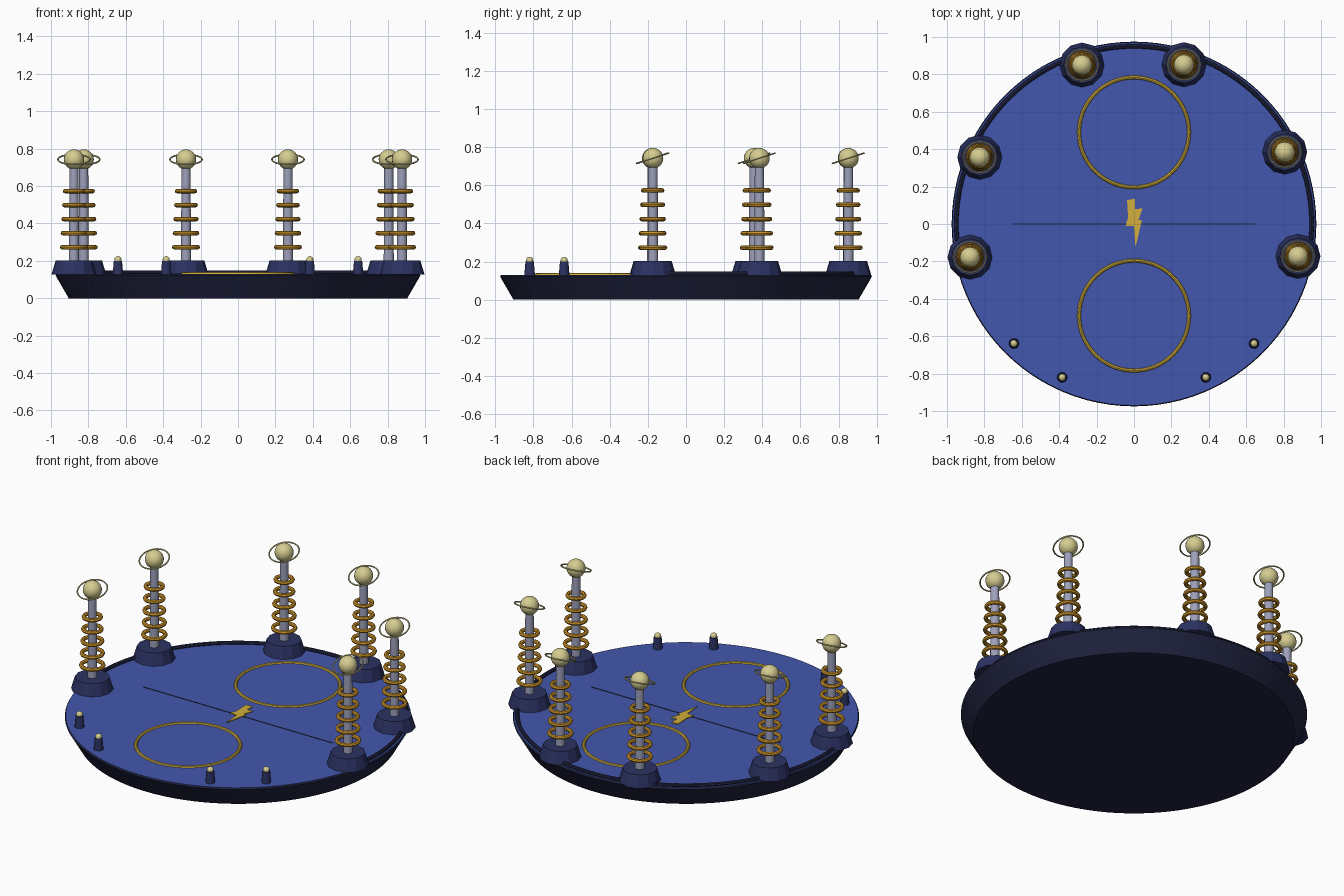
import bpy, bmesh, math
from mathutils import Matrix

if "Cube" in bpy.data.objects:
    bpy.data.objects.remove(bpy.data.objects["Cube"])


def material(name, rgb):
    m = bpy.data.materials.new(name)
    m.diffuse_color = (*rgb, 1)
    m.use_nodes = True
    m.node_tree.nodes["Principled BSDF"].inputs["Base Color"].default_value = m.diffuse_color
    return m


BLUE = material("floor blue", (0.055, 0.095, 0.42))
DARK = material("hull navy", (0.014, 0.017, 0.05))
NAVY = material("base navy", (0.024, 0.031, 0.12))
COPPER = material("coil gold", (0.65, 0.32, 0.025))
GOLD = material("marking gold", (0.65, 0.43, 0.045))
STEEL = material("column steel", (0.34, 0.36, 0.50))
CREAM = material("globe cream", (0.67, 0.61, 0.28))


def finish(name, bm, mats, smooth=True):
    bmesh.ops.recalc_face_normals(bm, faces=bm.faces)
    me = bpy.data.meshes.new(name)
    bm.to_mesh(me)
    bm.free()
    for m in mats:
        me.materials.append(m)
    ob = bpy.data.objects.new(name, me)
    bpy.context.collection.objects.link(ob)
    if smooth:
        bpy.ops.object.select_all(action='DESELECT')
        ob.select_set(True)
        bpy.context.view_layer.objects.active = ob
        bpy.ops.object.shade_smooth_by_angle(angle=math.radians(35))
    return ob


def lathe(name, profile, n, loc, mat, smooth=True):
    """Stack of (radius, z) rings, capped at both ends."""
    bm = bmesh.new()
    rings = [[bm.verts.new((loc[0] + r * math.cos(math.tau * i / n),
                            loc[1] + r * math.sin(math.tau * i / n), z))
              for i in range(n)] for r, z in profile]
    for a, b in zip(rings, rings[1:]):
        for i in range(n):
            j = (i + 1) % n
            bm.faces.new((a[i], a[j], b[j], b[i]))
    bm.faces.new(rings[0])
    bm.faces.new(rings[-1])
    return finish(name, bm, [mat], smooth)


def tube(name, R, r, loc, mat, n=32, k=8, start=0.0, end=math.tau, tilt=0.0):
    """Torus, or a capped part of one, between two angles."""
    closed = end - start > math.tau - 1e-4
    bm = bmesh.new()
    rings = []
    for i in range(n if closed else n + 1):
        a = start + (end - start) * i / n
        rings.append([bm.verts.new(((R + r * math.cos(math.tau * j / k)) * math.cos(a),
                                    (R + r * math.cos(math.tau * j / k)) * math.sin(a),
                                    r * math.sin(math.tau * j / k))) for j in range(k)])
    pairs = list(zip(rings, rings[1:])) + ([(rings[-1], rings[0])] if closed else [])
    for a, b in pairs:
        for j in range(k):
            m = (j + 1) % k
            bm.faces.new((a[j], b[j], b[m], a[m]))
    if not closed:
        bm.faces.new(rings[0])
        bm.faces.new(rings[-1])
    bm.transform(Matrix.Translation(loc) @ Matrix.Rotation(tilt, 4, 'X'))
    return finish(name, bm, [mat])


def ball(name, r, loc, mat):
    bm = bmesh.new()
    bmesh.ops.create_uvsphere(bm, u_segments=20, v_segments=12, radius=r,
                              matrix=Matrix.Translation(loc))
    return finish(name, bm, [mat])


def plate(name, points, z0, z1, mat):
    bm = bmesh.new()
    face = bm.faces.new([bm.verts.new((x, y, z0)) for x, y in points])
    top = bmesh.ops.extrude_face_region(bm, geom=[face])['geom']
    bmesh.ops.translate(bm, vec=(0, 0, z1 - z0),
                        verts=[v for v in top if isinstance(v, bmesh.types.BMVert)])
    return finish(name, bm, [mat], False)


# Round platform: dark hull with a blue floor
FLOOR = 0.13
hull = lathe("platform", [(0.905, 0), (0.975, 0.121), (0.97, FLOOR)], 96, (0, 0), DARK)
hull.data.materials.append(BLUE)
for p in hull.data.polygons:
    if p.normal.z > 0.9:
        p.material_index = 1

# Floor markings: two circles, centre line and lightning bolt
for side, y in (("back", 0.49), ("front", -0.49)):
    tube(side + "_floor_circle", 0.294, 0.010, (0, y, FLOOR), GOLD, n=64)
plate("centre_line", [(-0.65, -0.003), (0.65, -0.003), (0.65, 0.003), (-0.65, 0.003)],
      FLOOR - 0.002, FLOOR + 0.002, DARK)
plate("floor_bolt", [(-0.037, 0.128), (0.006, 0.135), (0.006, 0.08), (0.046, 0.083),
                     (0.024, 0.022), (0.042, 0.02), (0.008, -0.125), (0.0, -0.012),
                     (-0.046, -0.012), (-0.032, 0.035)], FLOOR - 0.002, FLOOR + 0.005, GOLD)

# Six coil towers around the back and sides
towers = [(0.877, -0.173), (0.806, 0.385), (0.267, 0.852),
          (-0.278, 0.85), (-0.825, 0.357), (-0.877, -0.177)]
for n, (x, y) in enumerate(towers, 1):
    t = f"tower_{n}_"
    lathe(t + "base", [(0.12, FLOOR - 0.003), (0.115, 0.145), (0.098, 0.202)],
          12, (x, y), NAVY, False)
    lathe(t + "column", [(0.027, 0.19), (0.024, 0.72)], 16, (x, y), STEEL)
    for i in range(5):
        tube(f"{t}coil_{i + 1}", 0.063 - 0.0037 * i, 0.012,
             (x, y, 0.273 + 0.075 * i), COPPER, n=28)
    ball(t + "globe", 0.054, (x, y, 0.742), CREAM)
    tube(t + "halo", 0.086, 0.0045, (x, y, 0.742), CREAM, k=6, tilt=math.radians(18))

# Cable running along the rim between neighbouring towers
angles = [math.atan2(y, x) % math.tau for x, y in towers]
angles[0] -= math.tau
for n, (a, b) in enumerate(zip(angles, angles[1:]), 1):
    tube(f"rim_cable_{n}", 0.95, 0.012, (0, 0, 0.136), DARK, n=20,
         start=a + math.radians(6), end=b - math.radians(6))

# Four small lamp posts along the front edge
for side, s in (("left", -1), ("right", 1)):
    for row, px, py in (("outer", 0.642, -0.639), ("inner", 0.384, -0.82)):
        name = f"{side}_{row}_post"
        lathe(name, [(0.028, FLOOR - 0.002), (0.022, 0.2)], 12, (s * px, py), NAVY)
        ball(name + "_lamp", 0.019, (s * px, py, 0.206), CREAM)
